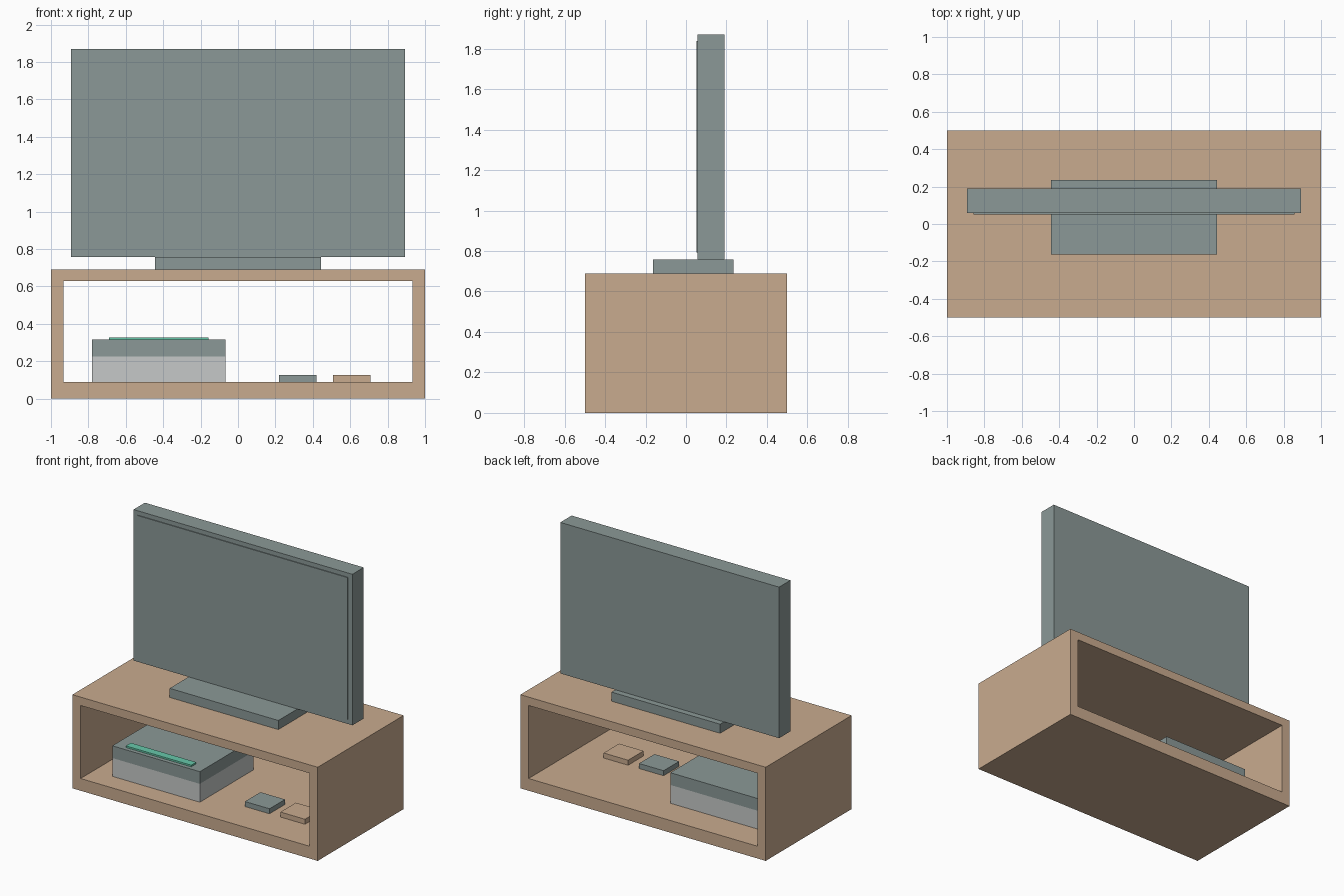
import bpy, bmesh

if "Cube" in bpy.data.objects:
    bpy.data.objects.remove(bpy.data.objects["Cube"])


def material(name, rgb):
    """Flat colour given as sRGB 0-255, stored as linear."""
    def lin(c):
        c /= 255
        return c / 12.92 if c <= 0.04045 else ((c + 0.055) / 1.055) ** 2.4
    m = bpy.data.materials.new(name)
    m.diffuse_color = (*[lin(c) for c in rgb], 1)
    m.use_nodes = True
    m.node_tree.nodes["Principled BSDF"].inputs["Base Color"].default_value = m.diffuse_color
    return m


WOOD = material("light_wood", (201, 171, 143))
SLATE = material("slate_grey", (139, 153, 151))
PALE = material("pale_grey", (198, 201, 200))
GREEN = material("mint_green", (103, 200, 170))


def finish(name, bm, *mats):
    bmesh.ops.recalc_face_normals(bm, faces=bm.faces)
    me = bpy.data.meshes.new(name)
    bm.to_mesh(me)
    bm.free()
    for m in mats:
        me.materials.append(m)
    ob = bpy.data.objects.new(name, me)
    bpy.context.collection.objects.link(ob)
    return ob


def box_mesh(x, y, z):
    bm = bmesh.new()
    bmesh.ops.create_cube(bm, size=1)
    for v in bm.verts:
        v.co = [(a + b) / 2 + c * (b - a) for c, (a, b) in zip(v.co, (x, y, z))]
    return bm


def box(name, x, y, z, mat):
    return finish(name, box_mesh(x, y, z), mat)


# Cabinet: rectangular tube, open at front and back
bm = bmesh.new()
rings = []
for y in (-0.5, 0.5):
    for hx, z0, z1 in ((1.0, 0.0, 0.69), (0.933, 0.09, 0.628)):
        rings.append([bm.verts.new((x, y, z)) for x, z in
                      ((-hx, z0), (hx, z0), (hx, z1), (-hx, z1))])
outer_f, inner_f, outer_b, inner_b = rings
for a, b in ((outer_f, inner_f), (inner_f, inner_b), (inner_b, outer_b), (outer_b, outer_f)):
    for i in range(4):
        j = (i + 1) % 4
        bm.faces.new((a[i], a[j], b[j], b[i]))
finish("cabinet", bm, WOOD)

# Television: foot, body and thin screen plate
box("tv_foot", (-0.443, 0.443), (-0.163, 0.235), (0.69, 0.757), SLATE)
box("tv_body", (-0.892, 0.892), (0.058, 0.19), (0.757, 1.87), SLATE)
box("tv_screen", (-0.858, 0.858), (0.052, 0.058), (0.792, 1.838), SLATE)

# Player: one block cut at the colour line, pale below and slate above
bm = box_mesh((-0.78, -0.066), (-0.35, 0.277), (0.09, 0.315))
bmesh.ops.bisect_plane(bm, geom=bm.verts[:] + bm.edges[:] + bm.faces[:],
                       plane_co=(0, 0, 0.225), plane_no=(0, 0, 1))
for f in bm.faces:
    f.material_index = int(f.calc_center_median().z < 0.225)
finish("player", bm, SLATE, PALE)
box("player_light_strip", (-0.69, -0.157), (-0.32, -0.262), (0.315, 0.327), GREEN)

# Two small cases on the shelf
for name, x, mat in (("slate_case", 0.22, SLATE), ("wood_case", 0.509, WOOD)):
    box(name, (x, x + 0.2), (-0.233, -0.053), (0.09, 0.127), mat)
